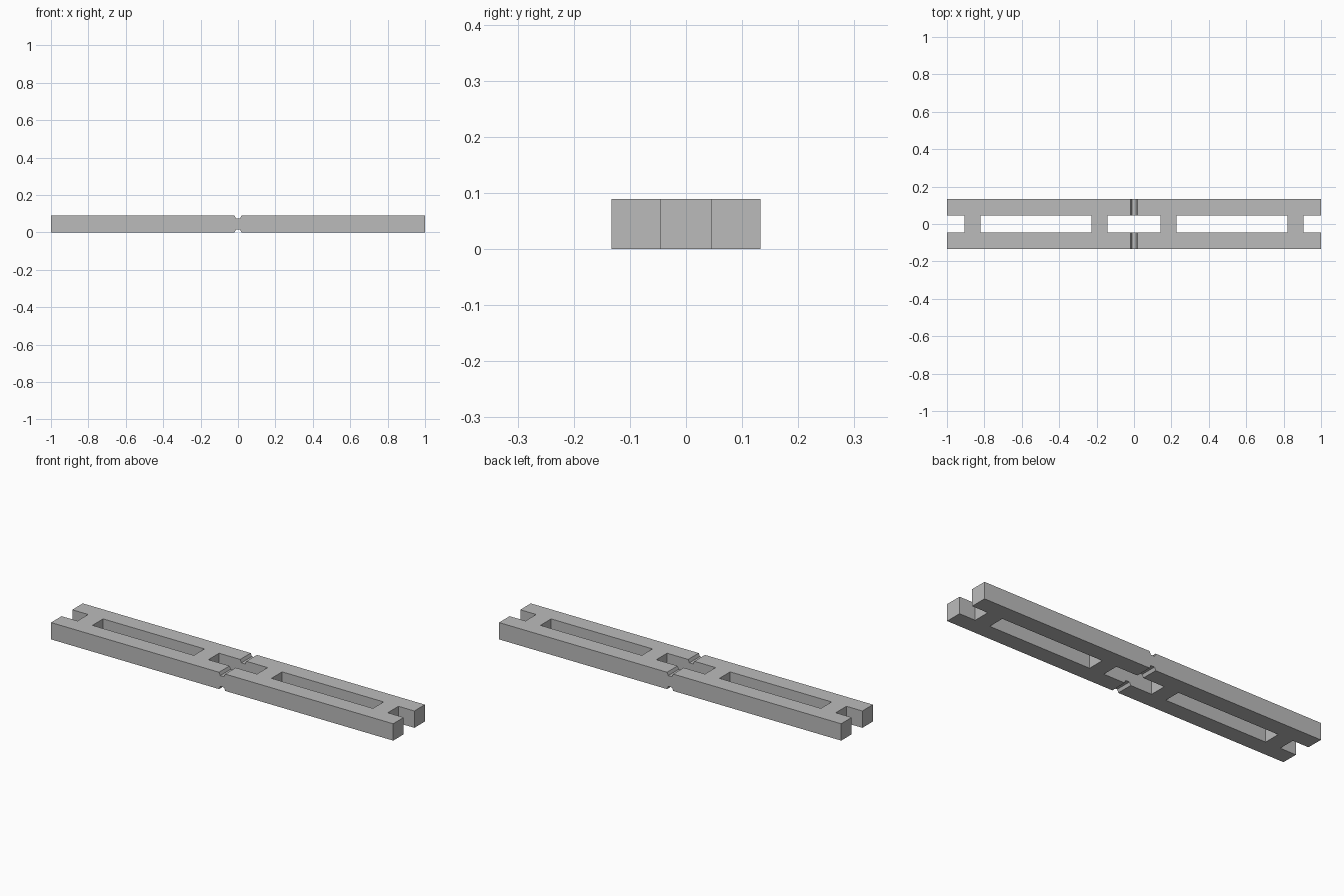
import bpy, bmesh

if "Cube" in bpy.data.objects:
    bpy.data.objects.remove(bpy.data.objects["Cube"])

L, W, H = 1.0, 0.1325, 0.089      # half length, half width, height
SLOT = 0.0445                     # half width of the slots
N, NB, ND = 0.018, 0.011, 0.016   # groove half width, floor half width, depth

grey = bpy.data.materials.new("plain grey")
grey.diffuse_color = (0.5, 0.5, 0.5, 1)
grey.use_nodes = True
grey.node_tree.nodes["Principled BSDF"].inputs["Base Color"].default_value = grey.diffuse_color


def extrude_y(name, pts, y):
    """Prism from an x/z outline, running from -y to +y."""
    bm = bmesh.new()
    face = bm.faces.new([bm.verts.new((x, -y, z)) for x, z in pts])
    ext = bmesh.ops.extrude_face_region(bm, geom=[face])
    verts = [g for g in ext["geom"] if isinstance(g, bmesh.types.BMVert)]
    bmesh.ops.translate(bm, verts=verts, vec=(0, 2 * y, 0))
    bmesh.ops.recalc_face_normals(bm, faces=bm.faces)
    mesh = bpy.data.meshes.new(name)
    bm.to_mesh(mesh)
    bm.free()
    mesh.materials.append(grey)
    ob = bpy.data.objects.new(name, mesh)
    bpy.context.collection.objects.link(ob)
    return ob


# Long bar with a cross groove in the middle of the top and the bottom
groove = [(-N, 0), (-NB, ND), (NB, ND), (N, 0)]
outline = [(-L, 0)] + groove + [(L, 0), (L, H)]
outline += [(x, H - z) for x, z in reversed(groove)] + [(-L, H)]
frame = extrude_y("slotted_bar", outline, W)

# Middle slot, two long windows and two open ends
slots = [(-0.142, 0.142)]
for a, b in ((0.227, 0.82), (0.907, 1.1)):
    slots += [(a, b), (-b, -a)]

bpy.context.view_layer.objects.active = frame
for a, b in slots:
    cutter = extrude_y("slot_cutter", [(a, -0.1), (b, -0.1), (b, 0.2), (a, 0.2)], SLOT)
    cutter.hide_render = True
    mod = frame.modifiers.new("slot", 'BOOLEAN')
    mod.operation = 'DIFFERENCE'
    mod.solver = 'EXACT'
    mod.object = cutter
    bpy.ops.object.modifier_apply(modifier=mod.name)
    bpy.data.objects.remove(cutter)
